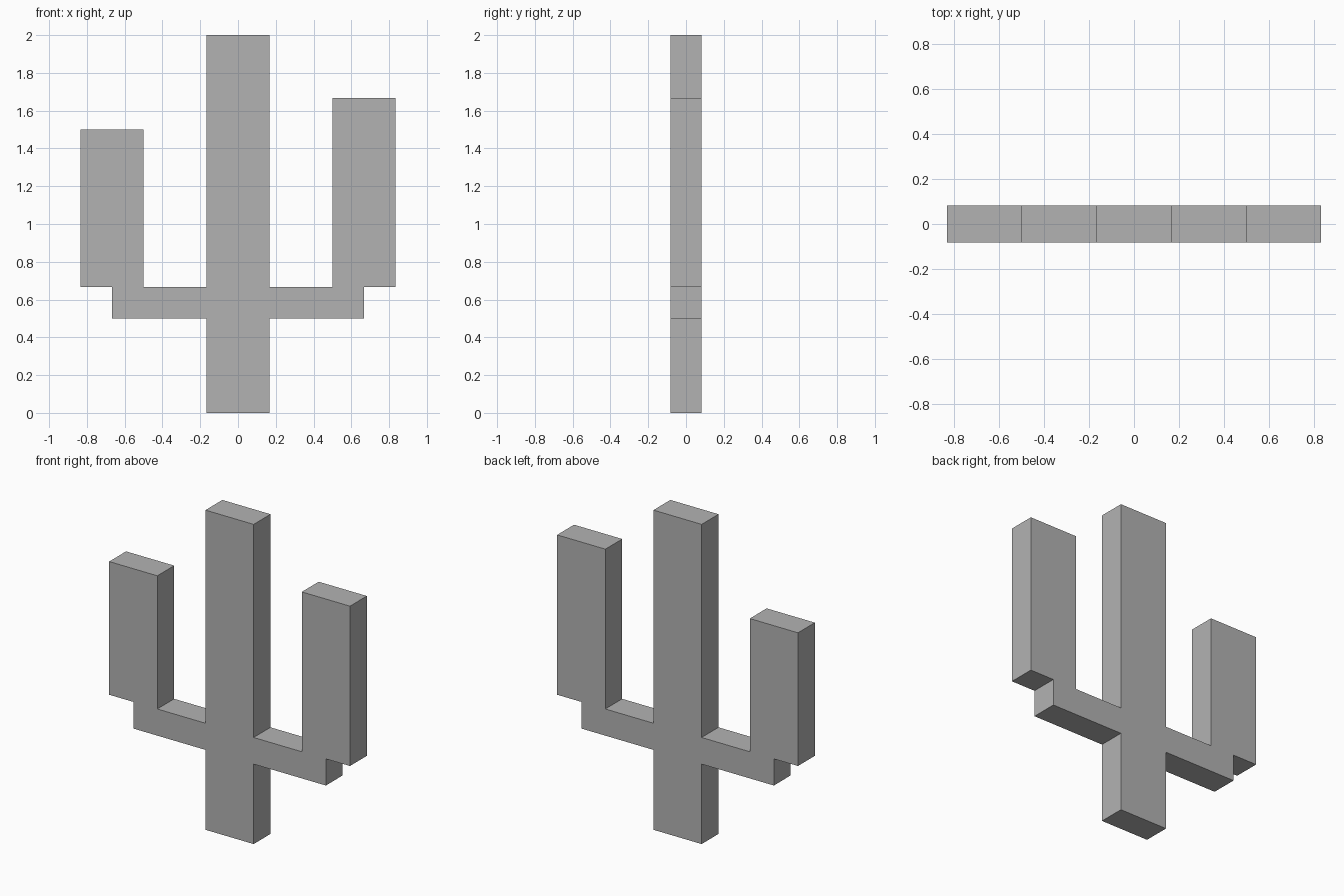
import bpy
import bmesh

if "Cube" in bpy.data.objects:
    bpy.data.objects.remove(bpy.data.objects["Cube"], do_unlink=True)

UNIT = 1 / 6          # grid module of the design
HEIGHT = 12
LEFT_ARM_TOP, RIGHT_ARM_TOP = 10, 9

grey = bpy.data.materials.new("plain grey")
grey.use_nodes = True
colour = (0.45, 0.45, 0.45, 1)
grey.diffuse_color = colour
grey.node_tree.nodes["Principled BSDF"].inputs["Base Color"].default_value = colour


def half_outline(arm_top):
    """Trunk, branch and raised arm on one side, from foot to crown."""
    return [(1, 0), (1, 3), (4, 3), (4, 4), (5, 4), (5, arm_top),
            (3, arm_top), (3, 4), (1, 4), (1, HEIGHT)]


# Closed silhouette: left half going up, mirrored right half coming down
outline = half_outline(LEFT_ARM_TOP)
outline += [(-x, z) for x, z in reversed(half_outline(RIGHT_ARM_TOP))]

# Trunk and arms as one solid slab
bm = bmesh.new()
front = bm.faces.new([bm.verts.new((x * UNIT, -UNIT / 2, z * UNIT)) for x, z in outline])
slab = bmesh.ops.extrude_face_region(bm, geom=[front], use_keep_orig=True)
back_verts = [v for v in slab["geom"] if isinstance(v, bmesh.types.BMVert)]
bmesh.ops.translate(bm, verts=back_verts, vec=(0, UNIT, 0))
bmesh.ops.recalc_face_normals(bm, faces=bm.faces)

mesh = bpy.data.meshes.new("trunk_with_arms")
bm.to_mesh(mesh)
bm.free()
mesh.materials.append(grey)
bpy.context.collection.objects.link(bpy.data.objects.new("trunk_with_arms", mesh))
